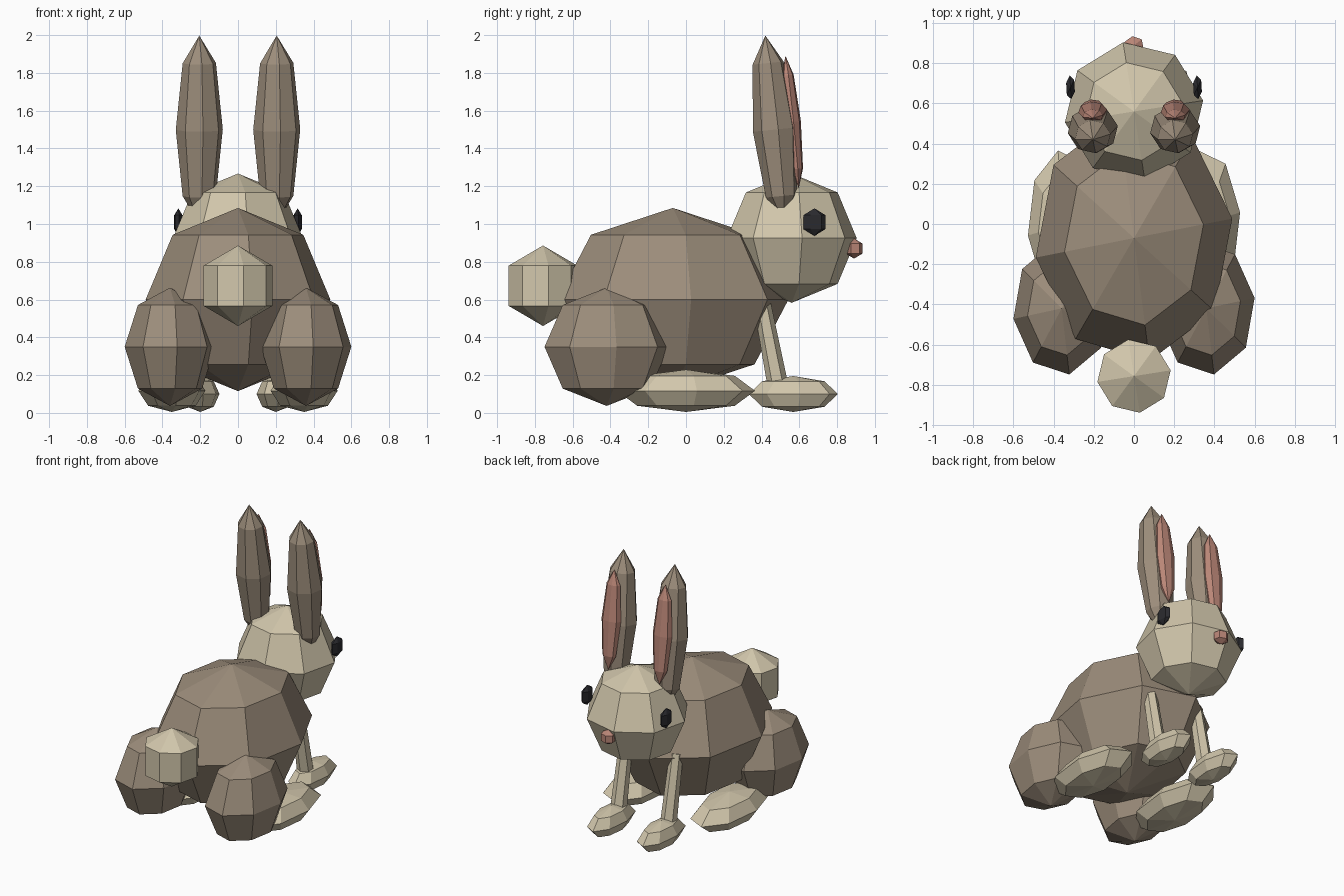
import bpy, bmesh, math
from mathutils import Matrix, Vector

if "Cube" in bpy.data.objects:
    bpy.data.objects.remove(bpy.data.objects["Cube"], do_unlink=True)

TWIST = Matrix.Rotation(math.radians(9), 4, 'Z')  # turn of every facet ring


def make_material(name, srgb):
    color = [((c / 255 + 0.055) / 1.055) ** 2.4 for c in srgb] + [1.0]
    mat = bpy.data.materials.new(name)
    mat.use_nodes = True
    mat.diffuse_color = color
    bsdf = next(n for n in mat.node_tree.nodes if n.type == 'BSDF_PRINCIPLED')
    bsdf.inputs["Base Color"].default_value = color
    bsdf.inputs["Roughness"].default_value = 0.9
    return mat


brown = make_material("brown fur", (156, 141, 123))
cream = make_material("cream fur", (209, 198, 171))
pink = make_material("pink skin", (186, 134, 119))
black = make_material("black eye", (42, 42, 46))


def add_object(name, bm, mat):
    mesh = bpy.data.meshes.new(name)
    bmesh.ops.recalc_face_normals(bm, faces=bm.faces)
    bm.to_mesh(mesh)
    bm.free()
    mesh.materials.append(mat)
    obj = bpy.data.objects.new(name, mesh)
    bpy.context.collection.objects.link(obj)
    return obj


def ball(name, mat, center, radii, segments=8, rings=4, lean=0.0):
    """Faceted ellipsoid; lean tips it backwards."""
    bm = bmesh.new()
    bmesh.ops.create_uvsphere(bm, u_segments=segments, v_segments=rings, radius=1)
    shape = Matrix.Rotation(lean, 4, 'X') @ Matrix.Diagonal((*radii, 1)) @ TWIST
    bmesh.ops.transform(bm, matrix=shape, verts=bm.verts)
    obj = add_object(name, bm, mat)
    obj.location = center
    return obj


def limb(name, mat, bottom, top, r_bottom, r_top):
    """Six-sided tapered post between two points."""
    bottom, top = Vector(bottom), Vector(top)
    axis = top - bottom
    bm = bmesh.new()
    bmesh.ops.create_cone(bm, cap_ends=True, segments=6, radius1=r_bottom,
                          radius2=r_top, depth=axis.length)
    obj = add_object(name, bm, mat)
    obj.location = (bottom + top) / 2
    obj.rotation_euler = axis.to_track_quat('Z', 'Y').to_euler()
    return obj


# Trunk, head, tail and nose
ball("body", brown, (0, -0.07, 0.6), (0.495, 0.62, 0.485))
ball("head", cream, (0, 0.56, 0.925), (0.348, 0.348, 0.342))
ball("tail", cream, (0, -0.757, 0.673), (0.213, 0.213, 0.213), rings=3)
ball("nose", pink, (0, 0.89, 0.87), (0.058, 0.052, 0.053), 6, 3)

# Paired parts
for side, s in (("left", 1), ("right", -1)):
    ball(side + "_haunch", brown, (s * 0.36, -0.42, 0.35), (0.243, 0.333, 0.313))
    ball(side + "_hind_foot", cream, (s * 0.35, 0.0, 0.117), (0.18, 0.37, 0.112))
    ball(side + "_front_foot", cream, (s * 0.2, 0.568, 0.1), (0.103, 0.238, 0.095))
    limb(side + "_front_leg", cream, (s * 0.2, 0.495, 0.1), (s * 0.2, 0.395, 0.62),
         0.056, 0.045)
    ball(side + "_ear", brown, (s * 0.205, 0.47, 1.5), (0.126, 0.118, 0.5), lean=0.1)
    ball(side + "_inner_ear", pink, (s * 0.205, 0.562, 1.54), (0.073, 0.047, 0.352),
         lean=0.1)
    ball(side + "_eye", black, (s * 0.316, 0.68, 1.01), (0.027, 0.069, 0.073), 6, 3)
